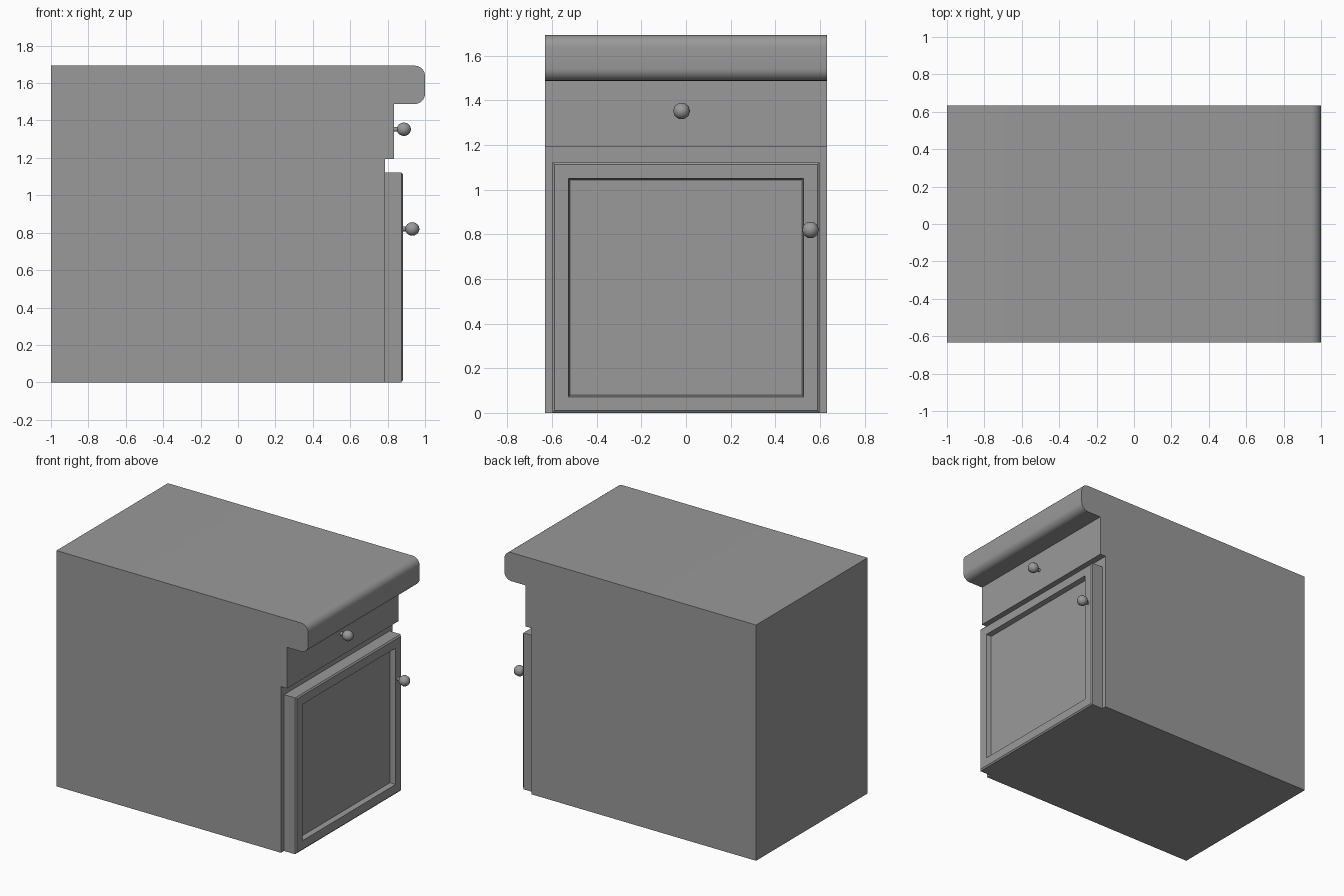
import bpy, bmesh, math
from mathutils import Matrix

cube = bpy.data.objects.get("Cube")
if cube:
    bpy.data.objects.remove(cube, do_unlink=True)

gray = bpy.data.materials.new("plain gray")
gray.use_nodes = True
gray.diffuse_color = (0.32, 0.32, 0.32, 1)
gray.node_tree.nodes["Principled BSDF"].inputs["Base Color"].default_value = gray.diffuse_color

HALF = 0.633       # half width of the cabinet
TOP = 1.693        # height of the worktop
LIP = 1.488        # underside of the worktop
DRAWER_X, BODY_X, DOOR_X = 0.833, 0.786, 0.881


def finish(name, bm, smooth=False):
    bmesh.ops.recalc_face_normals(bm, faces=bm.faces)
    mesh = bpy.data.meshes.new(name)
    bm.to_mesh(mesh)
    bm.free()
    mesh.materials.append(gray)
    obj = bpy.data.objects.new(name, mesh)
    bpy.context.collection.objects.link(obj)
    if smooth:
        bpy.ops.object.select_all(action='DESELECT')
        obj.select_set(True)
        bpy.context.view_layer.objects.active = obj
        bpy.ops.object.shade_smooth_by_angle(angle=math.radians(40))
    return obj


def corner(cx, cz, r, start, steps=6):
    """Quarter circle of profile points."""
    angles = [start + math.pi / 2 * i / steps for i in range(steps + 1)]
    return [(cx + r * math.cos(a), cz + r * math.sin(a)) for a in angles]


# Cabinet body: side profile with drawer step and rounded worktop edge
r = 0.055
profile = [(-1, 0), (BODY_X, 0), (BODY_X, 1.193), (DRAWER_X, 1.193), (DRAWER_X, LIP)]
profile += corner(1 - r, LIP + r, r, -math.pi / 2)
profile += corner(1 - r, TOP - r, r, 0)
profile += [(-1, TOP)]
bm = bmesh.new()
side = bm.faces.new([bm.verts.new((x, -HALF, z)) for x, z in profile])
out = bmesh.ops.extrude_face_region(bm, geom=[side])
moved = [v for v in out["geom"] if isinstance(v, bmesh.types.BMVert)]
bmesh.ops.translate(bm, verts=moved, vec=(0, 2 * HALF, 0))
finish("cabinet_body", bm, smooth=True)

# Door: nested rectangles give the bevelled rim and recessed panel
bm = bmesh.new()
rings = []
for x, inset in [(BODY_X, 0), (DOOR_X - 0.008, 0), (DOOR_X, 0.01),
                 (DOOR_X, 0.072), (DOOR_X - 0.035, 0.08)]:
    y, low, high = 0.599 - inset, inset, 1.123 - inset
    rings.append([bm.verts.new((x, *p)) for p in
                  ((-y, low), (y, low), (y, high), (-y, high))])
for a, b in zip(rings, rings[1:]):
    for i in range(4):
        j = (i + 1) % 4
        bm.faces.new((a[i], a[j], b[j], b[i]))
bm.faces.new(rings[0])
bm.faces.new(rings[-1])
finish("door", bm)


# Knobs: ball on a short stem
def knob(name, face_x, y, z):
    turn = Matrix.Rotation(math.pi / 2, 4, 'Y')
    ball_x = face_x + 0.05
    bm = bmesh.new()
    bmesh.ops.create_uvsphere(bm, u_segments=10, v_segments=8, radius=0.038,
                              matrix=Matrix.Translation((ball_x + 0.004, y, z)) @ turn)
    bmesh.ops.create_cone(bm, cap_ends=True, segments=10, radius1=0.013, radius2=0.013,
                          depth=0.05,
                          matrix=Matrix.Translation((face_x + 0.02, y, z)) @ turn)
    finish(name, bm, smooth=True)


knob("drawer_knob", DRAWER_X, -0.02, 1.353)
knob("door_knob", DOOR_X - 0.003, 0.558, 0.82)
